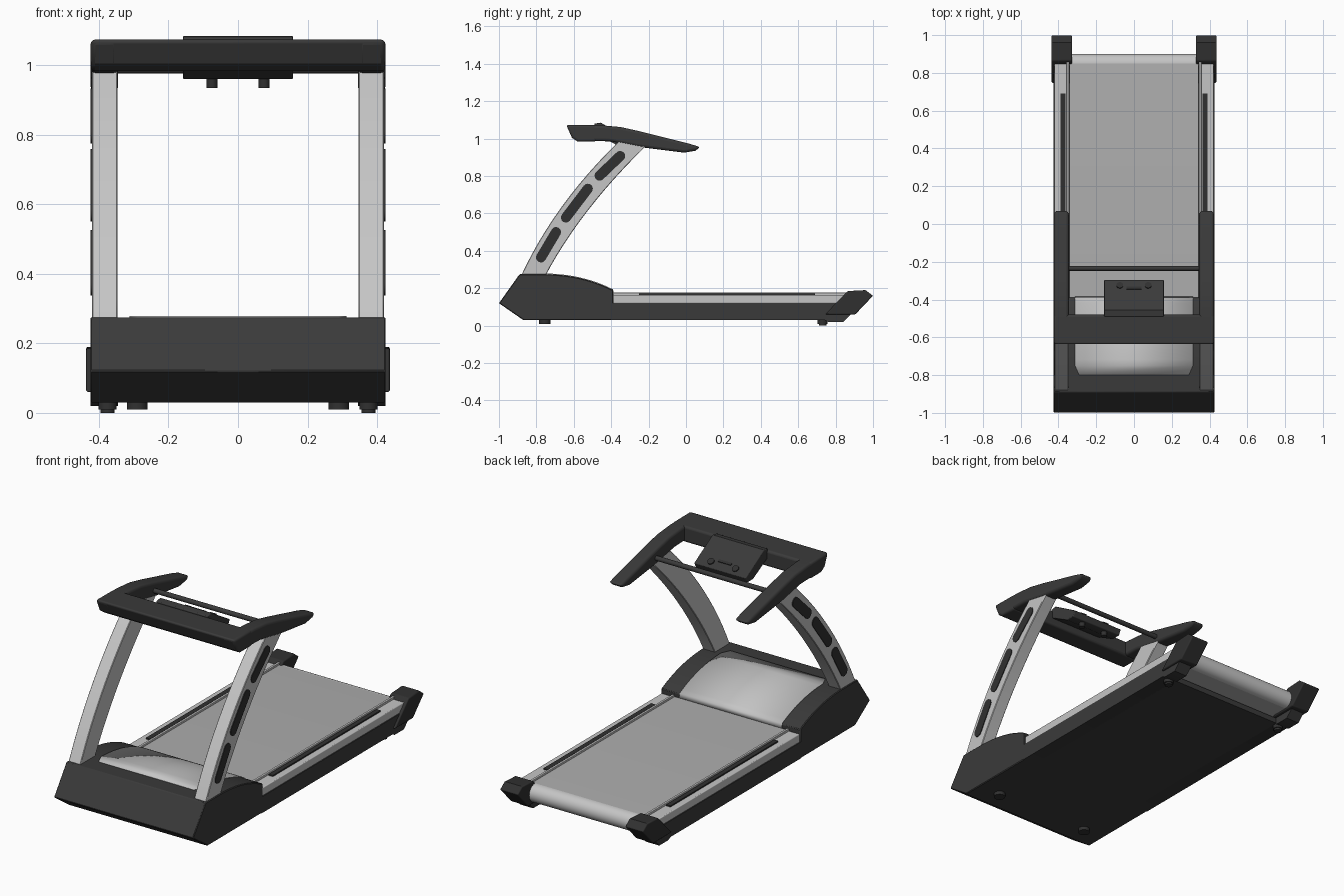
import bpy, bmesh, math
from mathutils import Vector

cube = bpy.data.objects.get("Cube")
if cube:
    bpy.data.objects.remove(cube, do_unlink=True)


def material(name, grey):
    m = bpy.data.materials.new(name)
    m.use_nodes = True
    color = (grey, grey, grey, 1)
    m.diffuse_color = color
    m.node_tree.nodes["Principled BSDF"].inputs["Base Color"].default_value = color
    return m


dark = material("charcoal plastic", 0.042)
black = material("black rubber", 0.03)
silver = material("silver metal", 0.56)
belt_grey = material("belt grey", 0.42)


def finish(obj, mat, bevel=0, mirror=False, segments=3):
    obj.data.materials.append(mat)
    if mirror:
        obj.modifiers.new("mirror", 'MIRROR')
    if bevel:
        b = obj.modifiers.new("bevel", 'BEVEL')
        b.width, b.segments = bevel, segments
        b.limit_method, b.angle_limit = 'ANGLE', math.radians(40)
    bpy.ops.object.select_all(action='DESELECT')
    obj.select_set(True)
    bpy.context.view_layer.objects.active = obj
    bpy.ops.object.shade_smooth_by_angle(angle=math.radians(30))
    return obj


def extrude(name, profile, x0, x1, mat, bevel=0, mirror=False, segments=3):
    """Side profile of (y, z) points, extruded across x."""
    bm = bmesh.new()
    face = bm.faces.new([bm.verts.new((x0, y, z)) for y, z in profile])
    new = bmesh.ops.extrude_face_region(bm, geom=[face])["geom"]
    verts = [v for v in new if isinstance(v, bmesh.types.BMVert)]
    bmesh.ops.translate(bm, verts=verts, vec=(x1 - x0, 0, 0))
    bmesh.ops.recalc_face_normals(bm, faces=bm.faces)
    mesh = bpy.data.meshes.new(name)
    bm.to_mesh(mesh)
    bm.free()
    obj = bpy.data.objects.new(name, mesh)
    bpy.context.collection.objects.link(obj)
    return finish(obj, mat, bevel, mirror, segments)


def rect(y0, y1, z0, z1):
    return [(y0, z0), (y1, z0), (y1, z1), (y0, z1)]


def cylinder(name, radius, depth, loc, mat, rot=(0, 0, 0)):
    bpy.ops.mesh.primitive_cylinder_add(vertices=24, radius=radius, depth=depth,
                                        location=loc, rotation=rot)
    obj = bpy.context.object
    obj.name = name
    return finish(obj, mat)


def curve(a, b, c, n=12):
    """Quadratic curve that passes through b half way."""
    a, b, c = Vector(a), Vector(b), Vector(c)
    k = 2 * b - (a + c) / 2
    return [tuple((1 - t) ** 2 * a + 2 * t * (1 - t) * k + t * t * c)
            for t in (i / n for i in range(n + 1))]


# Motor hood with its curved top
hood_top = curve((-0.75, 0.275), (-0.56, 0.252), (-0.39, 0.19))
extrude("motor_hood", [(-0.39, 0.03), (-0.87, 0.03), (-1, 0.12), (-0.89, 0.275)] + hood_top,
        -0.425, 0.425, dark, 0.004, segments=1)

# Silver cover panel following the hood, narrower toward the front
path = [(-0.8, 0.275)] + hood_top + [(-0.385, 0.166)]
bm = bmesh.new()
rows = []
for y, z in path:
    w = 0.29 if y < -0.79 else 0.312
    rows.append([bm.verts.new((s * w, y, z + 0.004)) for s in (-1, 1)])
for r, q in zip(rows, rows[1:]):
    bm.faces.new((r[0], r[1], q[1], q[0]))
mesh = bpy.data.meshes.new("hood_panel")
bm.to_mesh(mesh)
bm.free()
panel = bpy.data.objects.new("hood_panel", mesh)
bpy.context.collection.objects.link(panel)
panel.modifiers.new("thickness", 'SOLIDIFY').thickness = 0.006
finish(panel, silver)

# Running deck: under-tray, side frames, silver rails and grip strips
extrude("under_tray", rect(-0.4, 0.75, 0.03, 0.06), -0.35, 0.35, dark)
extrude("side_frame", [(-0.4, 0.03), (0.74, 0.03), (0.76, 0.02), (0.84, 0.02),
                       (0.9, 0.08), (0.86, 0.12), (-0.4, 0.12)],
        0.345, 0.425, dark, mirror=True)
extrude("side_rail", rect(-0.39, 0.86, 0.12, 0.165), 0.345, 0.422, silver, 0.004, True)
extrude("rail_ridge", rect(-0.39, 0.86, 0.16, 0.177), 0.343, 0.357, silver, 0.003, True)
extrude("grip_strip", rect(-0.25, 0.69, 0.16, 0.172), 0.362, 0.388, black, mirror=True)

# Belt loop, with the rear roller turn in silver
turn = [(0.85 + 0.05 * math.sin(a), 0.117 + 0.05 * math.cos(a))
        for a in (math.pi * i / 16 for i in range(17))]
belt = extrude("running_belt", [(-0.39, 0.167)] + turn + [(-0.39, 0.067)],
               -0.342, 0.342, belt_grey)
belt.data.materials.append(silver)
for f in belt.data.polygons:
    f.material_index = 1 if 0.05 < f.normal.y and f.center.y > 0.8 else 0

# Rear end caps
extrude("end_cap", [(0.745, 0.06), (0.865, 0.185), (0.96, 0.19), (1, 0.16), (0.905, 0.06)],
        0.327, 0.437, black, 0.006, True)

# Feet
for s in (-1, 1):
    cylinder("front_foot", 0.03, 0.025, (s * 0.29, -0.755, 0.0225), black)
    cylinder("rear_foot", 0.026, 0.025, (s * 0.375, 0.73, 0.0225), black)
    cylinder("rear_foot_pad", 0.02, 0.012, (s * 0.375, 0.73, 0.006), black)

# Curved uprights
front_edge = curve((-0.885, 0.26), (-0.665, 0.635), (-0.36, 0.985))
back_edge = curve((-0.755, 0.26), (-0.525, 0.615), (-0.21, 0.965))
extrude("upright", front_edge + back_edge[::-1], 0.347, 0.42, silver, 0.003, True, 1)


# Rounded dark inlays on the outer face of the uprights
def slot(a, b, radius=0.027):
    a, b = Vector(a), Vector(b)
    along = (b - a).normalized()
    side = Vector((-along.y, along.x))
    pts = []
    for centre, turn_start in ((b, 0), (a, math.pi)):
        for i in range(9):
            t = turn_start + math.pi * i / 8
            pts.append(tuple(centre + radius * (math.sin(t) * along - math.cos(t) * side)))
    return extrude("upright_inlay", pts, 0.418, 0.424, black, mirror=True)


slot((-0.775, 0.365), (-0.695, 0.5))
slot((-0.642, 0.578), (-0.525, 0.732))
slot((-0.462, 0.802), (-0.352, 0.907))

# Handlebar arms and front crossbar
extrude("handle_arm", [(-0.64, 1.072), (-0.61, 1.005), (-0.58, 0.99), (-0.4, 0.985),
                       (-0.25, 0.955), (-0.01, 0.925), (0.05, 0.935), (0.075, 0.955),
                       (0.02, 0.972), (-0.25, 1.04), (-0.35, 1.062), (-0.46, 1.072)],
        0.345, 0.424, dark, 0.014, True)
extrude("front_crossbar", [(-0.64, 1.074), (-0.61, 1.005), (-0.58, 0.984),
                           (-0.48, 0.984), (-0.48, 1.072)],
        -0.424, 0.424, dark, 0.012)
cylinder("cross_tube", 0.013, 0.71, (0, -0.235, 0.99), dark, (0, math.pi / 2, 0))

# Tilted console with buttons and mounting knobs
extrude("console", [(-0.49, 1.08), (-0.455, 1.085), (-0.295, 0.99), (-0.31, 0.96),
                    (-0.36, 0.96), (-0.49, 1.03)], -0.158, 0.158, dark, 0.004)
tilt = -math.atan2(0.095, 0.16)
for s in (-1, 1):
    cylinder("console_button", 0.018, 0.01, (s * 0.075, -0.325, 1.009), black, (tilt, 0, 0))
    cylinder("console_knob", 0.016, 0.04, (s * 0.075, -0.335, 0.955), black)
bpy.ops.mesh.primitive_cube_add(size=1, location=(0, -0.34, 1.018), rotation=(tilt, 0, 0))
bar = bpy.context.object
bar.name = "console_slot"
bar.scale = (0.08, 0.014, 0.007)
finish(bar, black)
